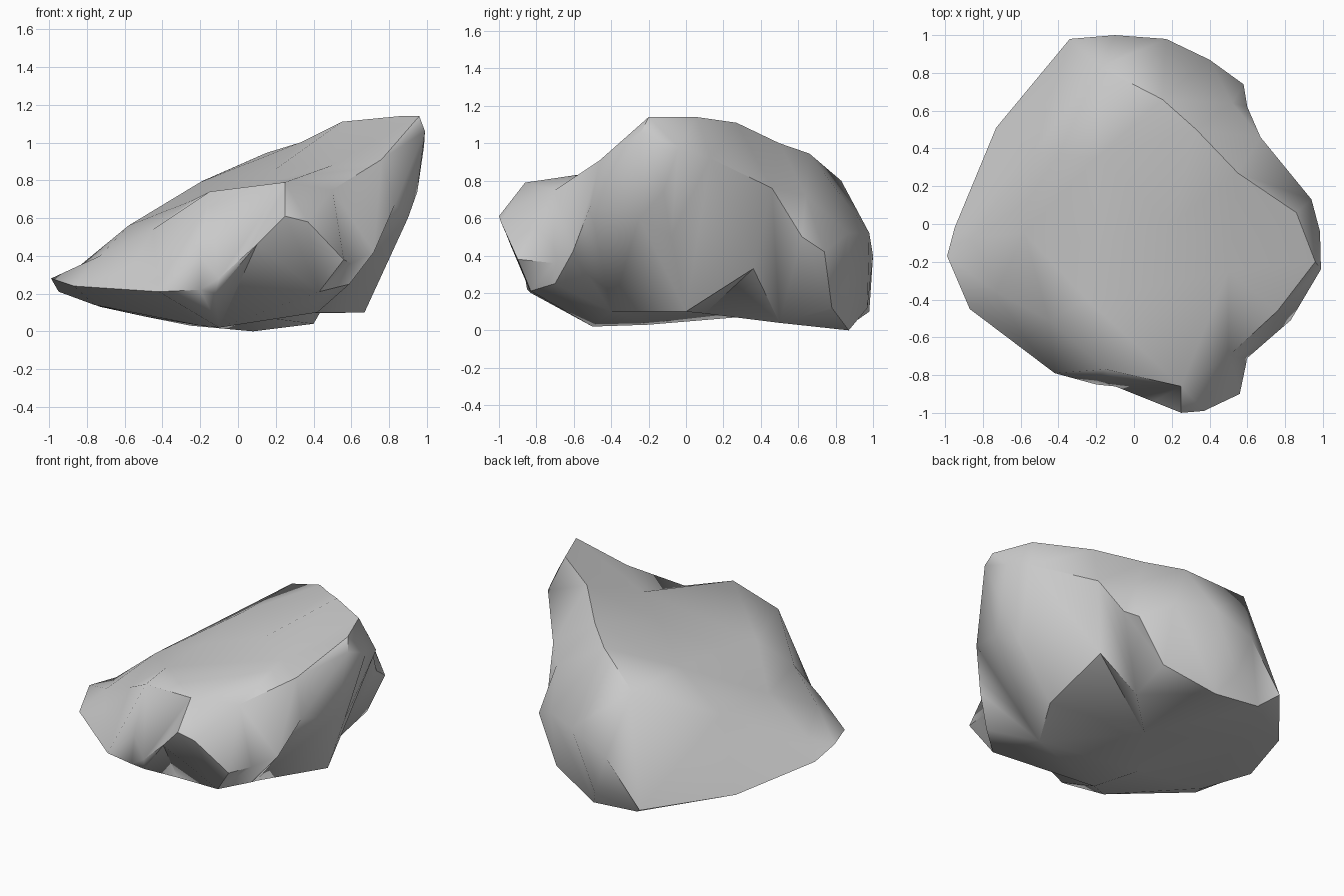
import bpy, bmesh
from mathutils import Vector
from mathutils.geometry import delaunay_2d_cdt

# Widest outline of the boulder seen from above, counter-clockwise
rim = [(-.34, .98, .1), (-.73, .51, .13), (-.95, -.02, .21), (-.99, -.17, .28),
       (-.87, -.45, .24), (-.42, -.79, .21), (-.2, -.85, .22), (-.1, -.86, .28),
       (.1, -.94, .46), (.25, -1, .61), (.37, -.99, .58), (.56, -.9, .38),
       (.6, -.71, .36), (.72, -.605, .42), (.83, -.51, .67), (.99, -.24, 1.06),
       (.985, -.04, .98), (.94, .13, .92), (.67, .46, .76), (.6, .62, .5),
       (.58, .74, .42), (.4, .87, .52), (.17, .98, .52), (-.1, 1, .4)]

# Crest, basin, front lump and left shoulder
crown = [(.96, -.2, 1.14), (.86, .06, 1.14), (.55, .27, 1.11), (.33, .5, 1.0),
         (.15, .66, .945), (-.18, .83, .8), (.52, .64, .72),
         (-.2, .35, .79), (-.2, -.1, .74), (.2, 0, .86), (.5, -.25, .88),
         (.76, -.46, .91), (.25, -.86, .79), (.5, -.7, .75),
         (-.15, -.77, .74), (-.2, -.82, .4), (-.25, -.4, .69),
         (-.45, -.51, .54), (-.58, -.05, .56), (-.53, .38, .57),
         (-.86, -.07, .33), (-.73, -.36, .4), (-.57, -.62, .32)]

# Undercut right side, back foot and belly
belly = [(.95, -.12, .74), (.85, -.08, .5), (.9, -.25, .6), (.67, 0, .1),
         (.57, .36, .33), (.42, -.4, .1), (.43, -.83, .21), (.59, -.7, .25),
         (-.1, -.5, .02), (-.12, -.83, .2), (-.2, -.2, .03), (0, .1, .09),
         (-.76, -.25, .14), (-.5, .4, .08), (-.25, .88, .03), (.08, .87, 0),
         (0, .97, .12), (.4, .5, .04), (.42, .78, .12)]

bm = bmesh.new()
rim_verts = [bm.verts.new(p) for p in rim]


def skin(inner):
    """Triangulate the rim together with its inner points."""
    verts = rim_verts + [bm.verts.new(p) for p in inner]
    flat = [Vector(p[:2]) for p in rim + inner]
    out = delaunay_2d_cdt(flat, [], [list(range(len(rim)))], 1, 1e-5)
    for tri in out[2]:
        bm.faces.new([verts[out[3][i][0]] for i in tri])


skin(crown)
skin(belly)
bmesh.ops.recalc_face_normals(bm, faces=bm.faces[:])
mesh = bpy.data.meshes.new("boulder")
bm.to_mesh(mesh)
bm.free()
boulder = bpy.data.objects.new("boulder", mesh)
bpy.context.collection.objects.link(boulder)

# Soft stone shading with crisp breaks
bpy.context.view_layer.objects.active = boulder
boulder.select_set(True)
bpy.ops.object.shade_smooth_by_angle(angle=0.9)
